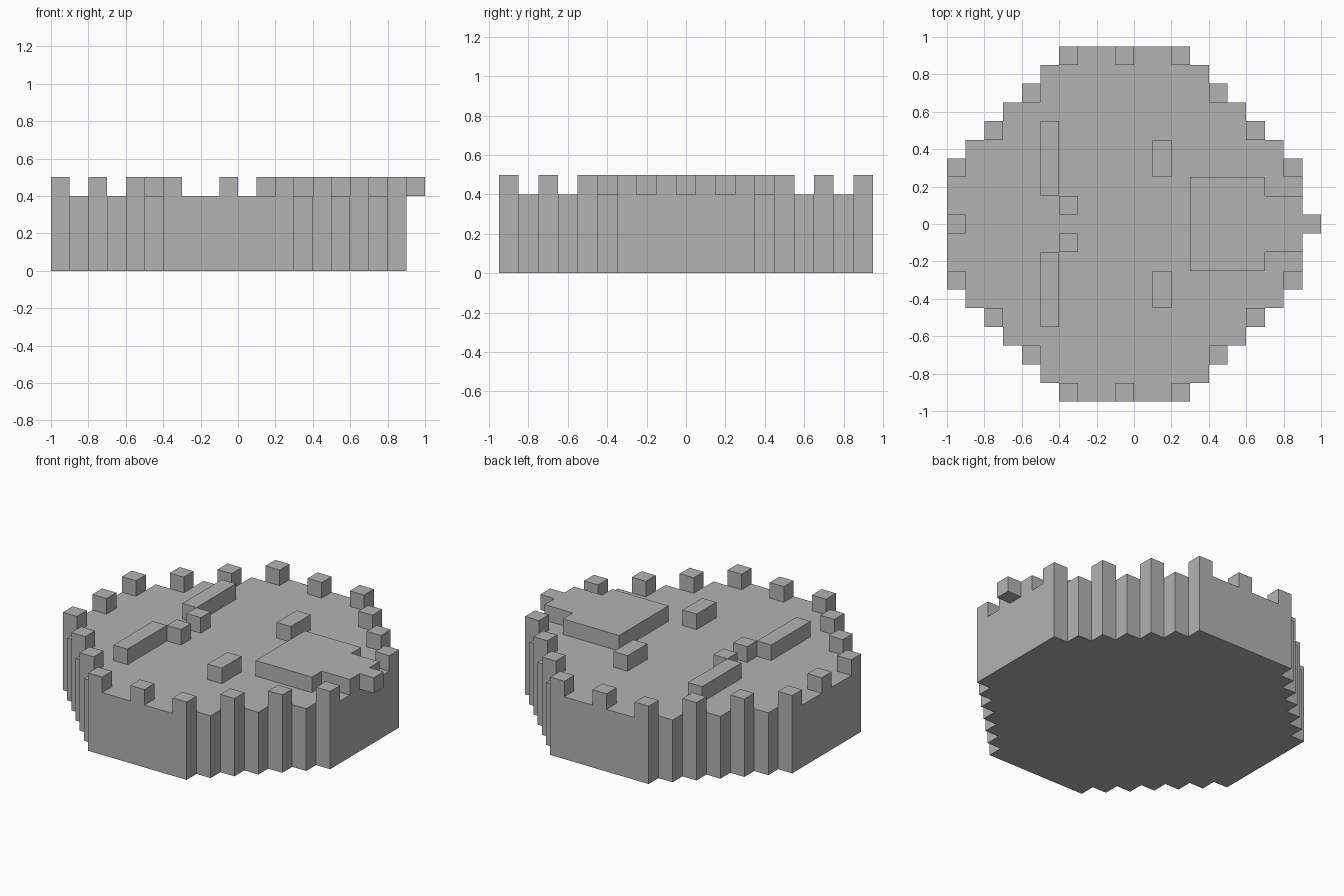
import bpy
import bmesh

cube = bpy.data.objects.get("Cube")
if cube:
    bpy.data.objects.remove(cube, do_unlink=True)

CELL = 0.1      # width of one block
FLOOR = 0.4     # height of the main slab
TOP = 0.5       # height of the raised blocks
MID = -0.05     # the round slab is centred slightly off x = 0

grey = bpy.data.materials.new("stone_grey")
grey.use_nodes = True
colour = (0.45, 0.45, 0.45, 1)
grey.diffuse_color = colour
grey.node_tree.nodes["Principled BSDF"].inputs["Base Color"].default_value = colour


def extrude_outline(name, points, z0, z1):
    """Closed flat-shaded prism over a counter-clockwise outline."""
    bm = bmesh.new()
    base = bm.faces.new([bm.verts.new((x, y, z0)) for x, y in points])
    ext = bmesh.ops.extrude_face_region(bm, geom=[base], use_keep_orig=True)
    verts = [g for g in ext["geom"] if isinstance(g, bmesh.types.BMVert)]
    bmesh.ops.translate(bm, verts=verts, vec=(0, 0, z1 - z0))
    bmesh.ops.recalc_face_normals(bm, faces=bm.faces)
    mesh = bpy.data.meshes.new(name)
    bm.to_mesh(mesh)
    bm.free()
    mesh.materials.append(grey)
    obj = bpy.data.objects.new(name, mesh)
    bpy.context.collection.objects.link(obj)
    return obj


def block(name, x, y, width=CELL, depth=CELL):
    """Raised block given by its lower left corner in plan."""
    pts = [(x, y), (x + width, y), (x + width, y + depth), (x, y + depth)]
    return extrude_outline(name, pts, FLOOR, TOP)


def mirrored_block(name, x, y, width=CELL, depth=CELL):
    block("back_" + name, x, y, width, depth)
    block("front_" + name, x, -y - depth, width, depth)


# Main slab: one stepped quarter, mirrored into a full round outline
quarter = []
for i in range(7):
    half_width = 0.95 - i * CELL
    quarter += [(half_width, 0.25 + i * CELL), (half_width, 0.35 + i * CELL)]
quarter = quarter[1:]
half = quarter + [(-x, y) for x, y in reversed(quarter)]
outline = half + [(x, -y) for x, y in reversed(half)]
extrude_outline("round_slab", [(x + MID, y) for x, y in outline], 0, FLOOR)

# Rim battlements on every other step
for i in range(4):
    left = 0.8 - 0.2 * i
    y = 0.25 + 0.2 * i
    mirrored_block(f"left_battlement_{i}", left, y)
    mirrored_block(f"right_battlement_{i}", 2 * MID - left - CELL, y)
mirrored_block("middle_battlement", MID - CELL / 2, 0.85)
block("right_middle_battlement", -1.0, -0.05)

# Low walls inside the rim
mirrored_block("long_wall", -0.5, 0.15, depth=0.4)
mirrored_block("gate_post", -0.4, 0.05)
mirrored_block("short_wall", 0.1, 0.25, depth=0.2)

# Stepped platform whose tip overhangs the rim
side = [(1.0, 0.05), (0.9, 0.05), (0.9, 0.15), (0.7, 0.15), (0.7, 0.25), (0.3, 0.25)]
platform = side + [(x, -y) for x, y in reversed(side)]
extrude_outline("stepped_platform", platform, FLOOR, TOP)
